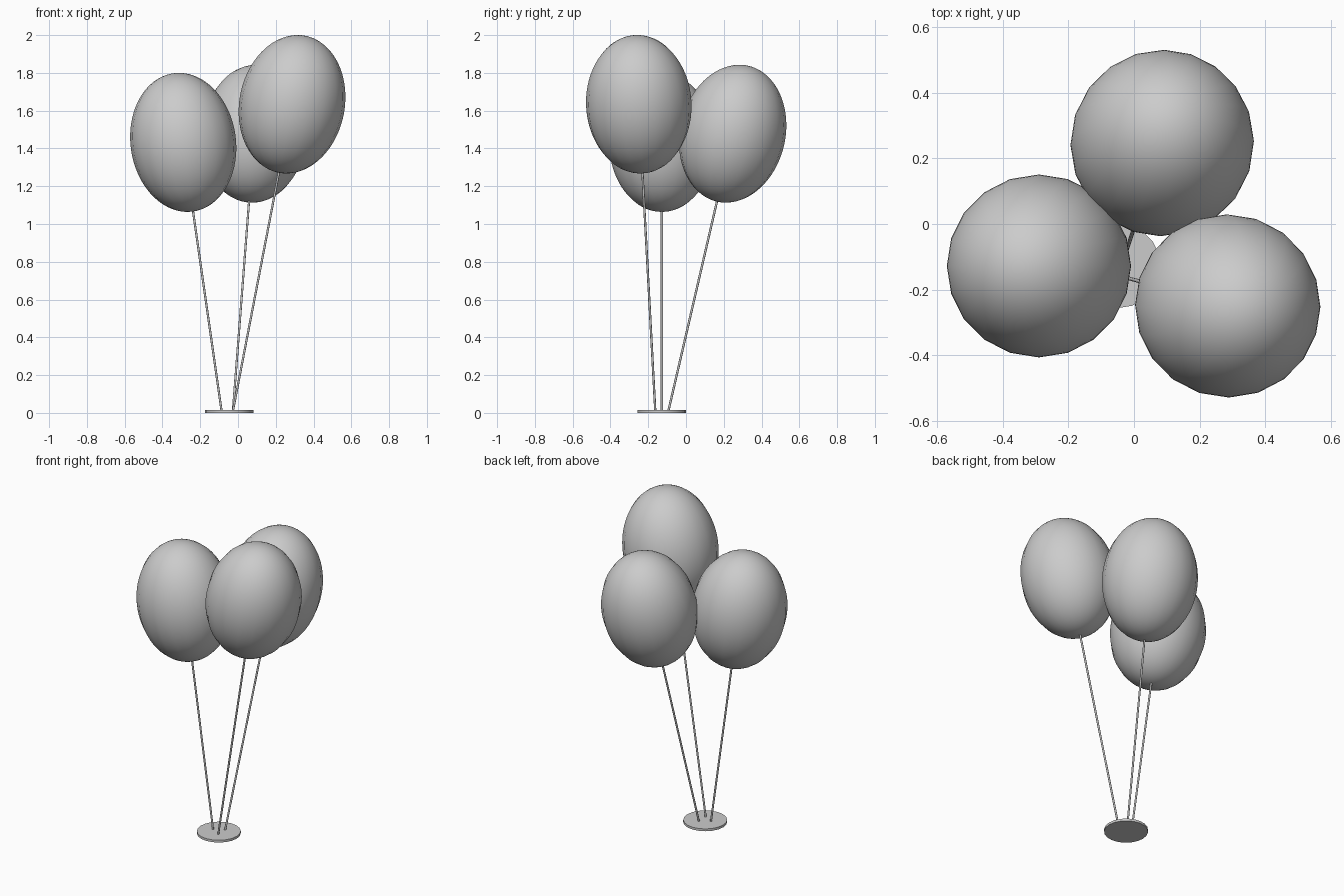
import bpy
import math
from mathutils import Vector

if "Cube" in bpy.data.objects:
    bpy.data.objects.remove(bpy.data.objects["Cube"])

SIDES, RX, RZ = 20, 0.279, 0.3695
HUB = Vector((-0.047, -0.128, 0.0))
UP = Vector((0, 0, 1))


def finish(name):
    obj = bpy.context.object
    obj.name = name
    bpy.ops.object.transform_apply(location=False, rotation=False, scale=True)
    bpy.ops.object.shade_smooth_by_angle(angle=math.radians(40))
    obj.rotation_mode = 'QUATERNION'
    return obj


# Round base weight
bpy.ops.mesh.primitive_cylinder_add(vertices=SIDES, radius=0.128, depth=0.015,
                                    location=HUB + UP * 0.0075)
finish("base_weight")

# Balloons on strings fanning out: name, anchor angle on base, balloon centre
balloons = [
    ("left", 180, (-0.29, -0.128, 1.432)),
    ("back", 60, (0.086, 0.247, 1.478)),
    ("right", -60, (0.286, -0.250, 1.634)),
]
for name, angle, centre in balloons:
    a = math.radians(angle)
    anchor = HUB + Vector((0.04 * math.cos(a), 0.04 * math.sin(a), 0.01))
    centre = Vector(centre)
    axis = (centre - anchor).normalized()
    turn = UP.rotation_difference(axis)

    # Balloon: stretched sphere leaning along its string
    bpy.ops.mesh.primitive_uv_sphere_add(segments=SIDES, ring_count=40,
                                         radius=1, location=centre)
    bpy.context.object.scale = (RX, RX, RZ)
    finish(name + "_balloon").rotation_quaternion = turn

    # String: thin rod from the base to the underside of the balloon
    end = centre - axis * (RZ - 0.01)
    bpy.ops.mesh.primitive_cylinder_add(vertices=10, radius=0.006,
                                        depth=(end - anchor).length,
                                        location=(anchor + end) / 2)
    finish(name + "_string").rotation_quaternion = turn
